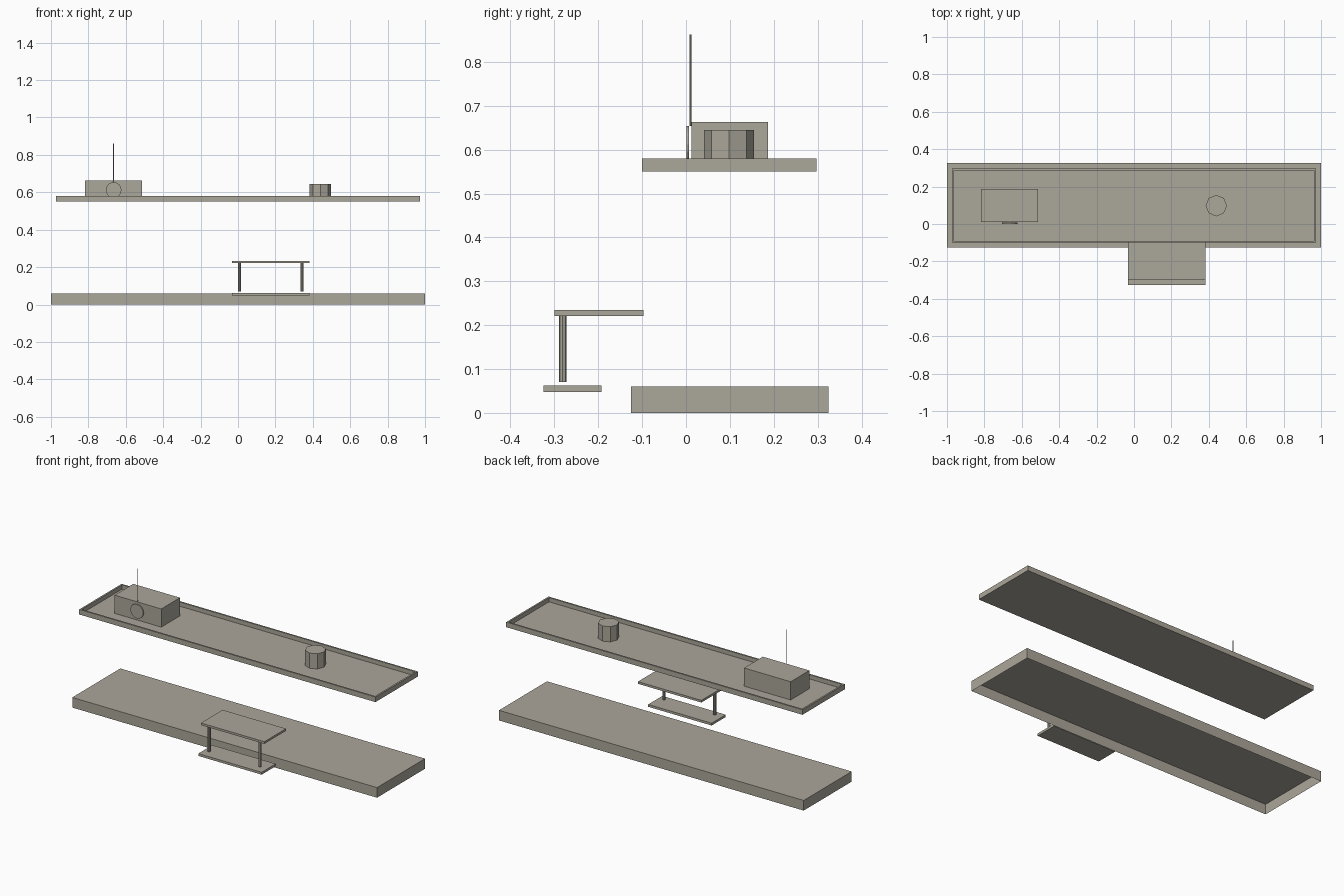
import bpy, bmesh
from mathutils import Matrix, Vector

if "Cube" in bpy.data.objects:
    bpy.data.objects.remove(bpy.data.objects["Cube"])

STONE = (0.41, 0.385, 0.325, 1)
mat = bpy.data.materials.new("warm grey")
mat.use_nodes = True
mat.diffuse_color = STONE
mat.node_tree.nodes["Principled BSDF"].inputs["Base Color"].default_value = STONE


def finish(name, bm):
    mesh = bpy.data.meshes.new(name)
    bm.to_mesh(mesh)
    bm.free()
    mesh.materials.append(mat)
    ob = bpy.data.objects.new(name, mesh)
    bpy.context.collection.objects.link(ob)
    return ob


def box_mesh(x, y, z):
    """A box between the given (low, high) pairs."""
    bm = bmesh.new()
    bmesh.ops.create_cube(bm, size=1)
    for v in bm.verts:
        v.co = [a + (b - a) * (c + 0.5) for (a, b), c in zip((x, y, z), v.co)]
    return bm


def face_towards(bm, sign):
    return max(bm.faces, key=lambda f: sign * f.calc_center_median().z)


def rod(name, centre, radius, length, sides, axis="Z"):
    bm = bmesh.new()
    turn = Matrix.Rotation(1.5707963, 4, "X") if axis == "Y" else Matrix()
    bmesh.ops.create_cone(bm, cap_ends=True, segments=sides, radius1=radius,
                          radius2=radius, depth=length,
                          matrix=Matrix.Translation(centre) @ turn)
    return finish(name, bm)


# Ground slab: a shell left open underneath
bm = box_mesh((-1, 1), (-0.125, 0.325), (0, 0.06))
bmesh.ops.delete(bm, geom=[face_towards(bm, -1)], context="FACES_ONLY")
finish("ground_slab", bm)

# Flat roof: slab with a sunken deck inside a thin parapet
DECK = 0.555
bm = box_mesh((-0.972, 0.972), (-0.1, 0.297), (0.55, 0.58))
top = face_towards(bm, 1)
bmesh.ops.inset_region(bm, faces=[top], thickness=0.014)
bm.faces.ensure_lookup_table()
well = bmesh.ops.extrude_discrete_faces(bm, faces=[top])["faces"]
bmesh.ops.translate(bm, verts=well[0].verts, vec=Vector((0, 0, DECK - 0.58)))
finish("roof", bm)

# Roof equipment
finish("roof_hut", box_mesh((-0.818, -0.512), (0.012, 0.187), (DECK, 0.663)))
rod("dish", (-0.665, 0.004, 0.612), 0.042, 0.006, 16, "Y")
rod("antenna", (-0.665, 0.01, 0.758), 0.0025, 0.208, 8)
rod("roof_vent", (0.44, 0.098, (DECK + 0.645) / 2), 0.057, 0.645 - DECK, 8)

# Entrance: doorstep, canopy and its two posts
ENTRANCE = (-0.033, 0.383)
finish("doorstep", box_mesh(ENTRANCE, (-0.325, -0.193), (0.048, 0.062)))
finish("canopy", box_mesh(ENTRANCE, (-0.3, -0.097), (0.221, 0.234)))
for side, x in (("right", 0.008), ("left", 0.342)):
    rod(side + "_canopy_post", (x, -0.281, 0.146), 0.0085, 0.152, 8)
